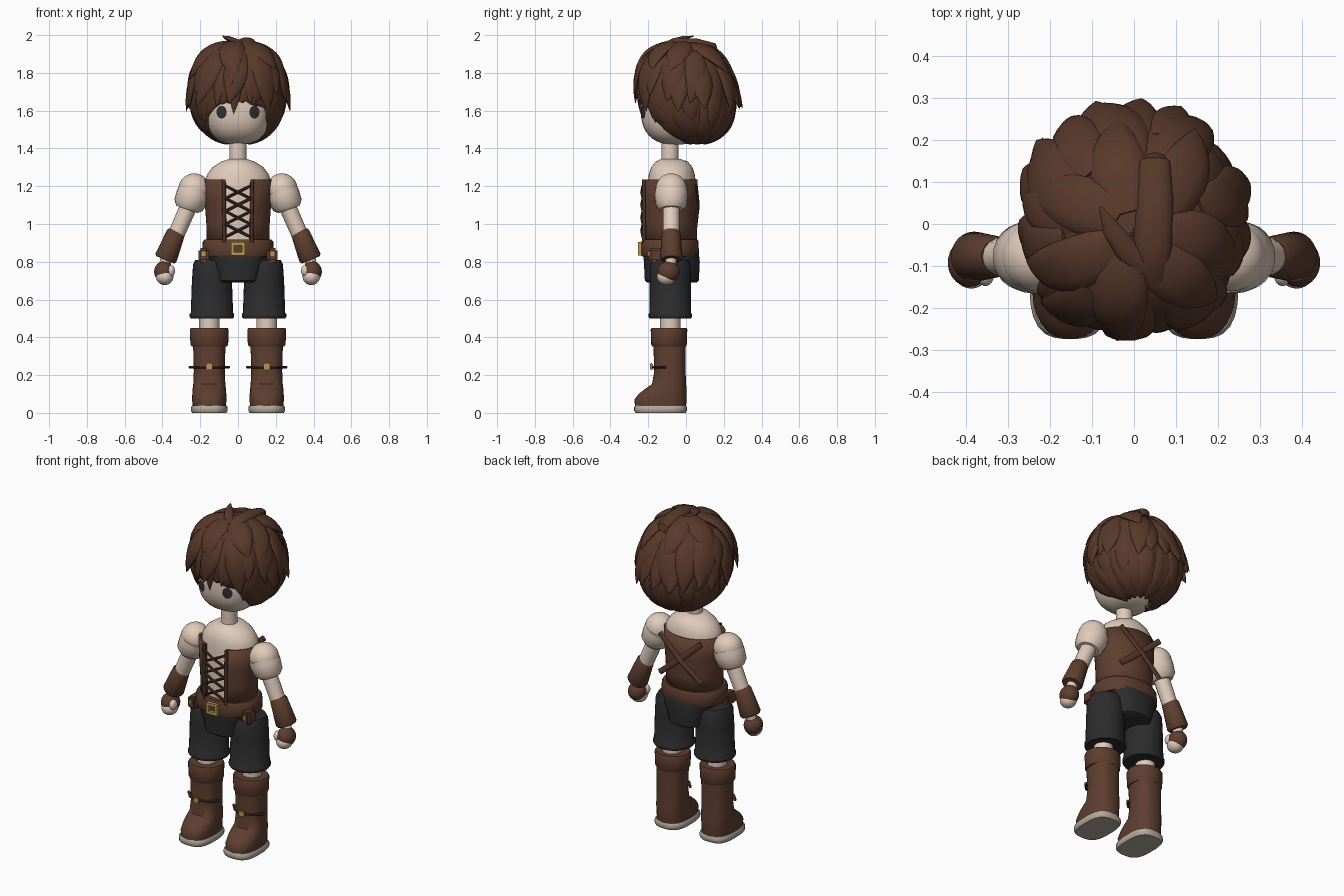
import bpy, bmesh, math, random
from math import sin, cos, pi, radians
from mathutils import Vector

random.seed(4)
if "Cube" in bpy.data.objects:
    bpy.data.objects.remove(bpy.data.objects["Cube"])


def material(name, r, g, b):
    m = bpy.data.materials.new(name)
    m.use_nodes = True
    m.diffuse_color = (r, g, b, 1)
    m.node_tree.nodes["Principled BSDF"].inputs["Base Color"].default_value = (r, g, b, 1)
    return m


SKIN = material("skin", 0.75, 0.6, 0.5)
HAIR = material("hair_brown", 0.1, 0.041, 0.024)
LEATHER = material("leather_brown", 0.112, 0.048, 0.029)
LACE = material("dark_leather", 0.075, 0.031, 0.019)
CLOTH = material("charcoal_cloth", 0.025, 0.025, 0.026)
GOLD = material("gold", 0.5, 0.31, 0.075)
SOLE = material("sole_grey", 0.45, 0.4, 0.34)
EYE = material("eye_dark", 0.03, 0.03, 0.034)


def finish(bm, name, mat, thickness=0):
    bmesh.ops.recalc_face_normals(bm, faces=bm.faces)
    me = bpy.data.meshes.new(name)
    bm.to_mesh(me)
    bm.free()
    me.materials.append(mat)
    ob = bpy.data.objects.new(name, me)
    bpy.context.collection.objects.link(ob)
    bpy.ops.object.select_all(action="DESELECT")
    ob.select_set(True)
    bpy.context.view_layer.objects.active = ob
    bpy.ops.object.shade_smooth_by_angle(angle=radians(42))
    if thickness:
        mod = ob.modifiers.new("thickness", "SOLIDIFY")
        mod.thickness = thickness
    return ob


def skin_rings(rings, name, mat, closed=True, caps=True, thickness=0):
    """Bridge a list of point rings into one surface."""
    bm = bmesh.new()
    vs = [[bm.verts.new(p) for p in ring] for ring in rings]
    n = len(vs[0])
    for a, b in zip(vs, vs[1:]):
        for i in range(n if closed else n - 1):
            j = (i + 1) % n
            bm.faces.new((a[i], a[j], b[j], b[i]))
    if caps:
        bm.faces.new(vs[0])
        bm.faces.new(vs[-1])
    return finish(bm, name, mat, thickness)


def loft(name, sections, mat, x=0, p=2, gap=0, thickness=0, segs=32):
    """Stack of oval sections (z, y centre, x radius, y radius); gap opens the front."""
    rings = []
    for z, cy, rx, ry in sections:
        ring = []
        for i in range(segs + (1 if gap else 0)):
            a = -pi / 2 + gap + (2 * pi - 2 * gap) * i / segs
            c, s = cos(a), sin(a)
            k = (abs(c) ** p + abs(s) ** p) ** (-1 / p)
            ring.append((x + rx * c * k, cy + ry * s * k, z))
        rings.append(ring)
    return skin_rings(rings, name, mat, not gap, not gap, thickness)


def tube(name, pts, radii, mat, squash=1, up=(0, 1, 0), sides=14):
    """Round or flattened rod along a path."""
    pts = [Vector(p) for p in pts]
    rings = []
    for i, p in enumerate(pts):
        d = (pts[min(i + 1, len(pts) - 1)] - pts[max(i - 1, 0)]).normalized()
        s = d.cross(Vector(up)).normalized()
        n = s.cross(d)
        rings.append([p + radii[i] * (s * cos(t) + n * sin(t) * squash)
                      for t in (2 * pi * k / sides for k in range(sides))])
    return skin_rings(rings, name, mat)


def ball(name, c, r, mat):
    bm = bmesh.new()
    bmesh.ops.create_uvsphere(bm, u_segments=28, v_segments=16, radius=1)
    for v in bm.verts:
        v.co = Vector([c[i] + r[i] * v.co[i] for i in range(3)])
    return finish(bm, name, mat)


def box(name, c, size, mat, bevel=0.0):
    bm = bmesh.new()
    bmesh.ops.create_cube(bm, size=1)
    for v in bm.verts:
        v.co = Vector([c[i] + size[i] * v.co[i] for i in range(3)])
    if bevel:
        bmesh.ops.bevel(bm, geom=bm.edges[:], offset=bevel, segments=2, affect="EDGES")
    return finish(bm, name, mat)


def bulge(c, r, p, theta, phi):
    """Point on a softly squared ball."""
    d = Vector((sin(phi) * cos(theta), sin(phi) * sin(theta), cos(phi)))
    k = sum(abs(q) ** p for q in d) ** (-1 / p)
    return Vector([c[i] + r[i] * d[i] * k for i in range(3)])


# Head and eyes
HC, HR, HP = (0, -0.055, 1.615), (0.175, 0.185, 0.195), 2.5
skin_rings([[bulge(HC, HR, HP, 2 * pi * i / 40, pi * (j + 0.05) / 24.1) for i in range(40)]
            for j in range(25)], "head", SKIN)


def face_y(x, z):
    k = 1 - abs(x / HR[0]) ** HP - abs((z - HC[2]) / HR[2]) ** HP
    return HC[1] - HR[1] * k ** (1 / HP) - 0.004


for side, word in ((1, "left"), (-1, "right")):
    rings = []
    for k in (0.02, 0.5, 1):
        ring = []
        for i in range(20):
            a = 2 * pi * i / 20
            x, z = side * 0.087 + 0.027 * k * cos(a), 1.592 + 0.034 * k * sin(a)
            ring.append((x, face_y(x, z), z))
        rings.append(ring)
    skin_rings(rings, word + "_eye", EYE, caps=False)

# Hair shell, leaning forward at the crown and cut high over the face
CC, CR = Vector((0, 0.005, 1.69)), (0.244, 0.25, 0.272)


def hem(theta):
    off = abs((theta + pi / 2 + pi) % (2 * pi) - pi)
    t = min(max((off - 0.4) / 0.95, 0), 1)
    return radians(98 + 62 * t * t * (3 - 2 * t))


def scalp(theta, phi, lift=0):
    p = CC + (bulge(CC, CR, 2.3, theta, phi) - CC) * (1 + lift)
    p.y -= 0.11 * (p.z - CC.z)
    return p


N = 112
skin_rings([[scalp(t, u * (hem(t) + 0.09 * abs(sin(7 * t + 0.4))),
                   0.03 * sin(pi * u * 0.87) * abs(sin(5.5 * t + 2.5 * u)))
             for t in (2 * pi * i / N for i in range(N))]
            for u in (0.002 + 0.998 * j / 26 for j in range(27))],
           "hair_shell", HAIR, caps=False, thickness=0.025)


def lock(name, theta, start, end, width, lift, swirl):
    """Flat wave of hair that hugs the scalp and flicks out at its tip."""
    path, radii = [], []
    for j in range(11):
        u = j / 10
        path.append(scalp(theta + swirl * u * u, start + (end - start) * u, lift * u ** 2 - 0.025))
        radii.append(max(width * (0.6 + 0.8 * u) * (1 - u ** 2.2), 0.001))
    tube(name, path, radii, HAIR, 0.36, scalp(theta, (start + end) / 2) - CC, 12)


# Layered locks: count, start angle, end angle, width, lift
for row, (count, a0, a1, w, lift) in enumerate(((7, 12, 72, 0.085, 0.13), (10, 40, 104, 0.08, 0.17),
                                                (11, 75, 130, 0.065, 0.05), (11, 95, 152, 0.05, 0.03))):
    for i in range(count):
        t = 2 * pi * (i + 0.5 * row) / count + random.uniform(-0.12, 0.12)
        end = min(radians(a1 + random.uniform(-7, 7)), hem(t) + 0.06)
        if end - radians(a0) > 0.35:
            lock(f"hair_lock_{row}_{i}", t, radians(a0), end, w,
                 lift * random.uniform(0.6, 1.1), random.uniform(-0.35, 0.35))
# Flicks at the sides and back, then the fringe and the locks framing the cheeks
for i, (deg, start, end, w, lift) in enumerate((
        (-8, 55, 107, 0.07, 0.2), (188, 55, 107, 0.07, 0.18), (170, 35, 82, 0.07, 0.14),
        (20, 55, 104, 0.075, 0.21), (160, 55, 104, 0.075, 0.2), (145, 45, 98, 0.07, 0.2),
        (90, 60, 104, 0.07, 0.19), (112, 60, 103, 0.065, 0.2), (70, 60, 104, 0.065, 0.18),
        (-95, 20, 82, 0.06, 0.15), (-40, 40, 92, 0.06, 0.14), (-140, 40, 90, 0.06, 0.14),
        (-92, 45, 111, 0.045, 0.1), (-73, 50, 101, 0.045, 0.1), (-112, 50, 103, 0.045, 0.1),
        (-47, 50, 121, 0.045, 0.06), (-134, 50, 121, 0.045, 0.06))):
    lock(f"hair_flick_{i}", radians(deg), radians(start), radians(end), w, lift, -0.06)
# Crown tufts
tube("crown_ridge", [(0.05, 0.16, 1.91), (0.05, 0.15, 1.94), (0.05, 0.06, 1.96), (0.045, -0.05, 1.965),
                     (0.05, -0.13, 1.94), (0.055, -0.18, 1.9)],
     [0.022, 0.036, 0.043, 0.046, 0.035, 0.003], HAIR, 0.5, (0, 0, 1))
tube("crown_tuft", [(0.03, -0.1, 1.95), (-0.02, -0.06, 1.97), (-0.055, -0.01, 1.985), (-0.08, 0.04, 1.995)],
     [0.03, 0.028, 0.022, 0.004], HAIR, 0.5, (0, 0, 1))

# Neck and torso
tube("neck", [(0, -0.085, 1.3), (0, -0.085, 1.46)], [0.046, 0.046], SKIN)
loft("torso", [(0.86, -0.08, 0.15, 0.125), (1.1, -0.08, 0.16, 0.127), (1.22, -0.075, 0.172, 0.127),
               (1.26, -0.075, 0.165, 0.122), (1.3, -0.075, 0.135, 0.11), (1.33, -0.075, 0.09, 0.085),
               (1.343, -0.08, 0.05, 0.055)], SKIN)

# Bodice, laced at the front and strapped across the back
loft("bodice", [(0.88, -0.085, 0.165, 0.143), (1.0, -0.085, 0.168, 0.144), (1.12, -0.085, 0.177, 0.146),
                (1.235, -0.085, 0.182, 0.146)], LEATHER, gap=0.41, thickness=0.014, segs=40)
for s, word in ((1, "left"), (-1, "right")):
    tube(word + "_bodice_edge", [(s * 0.072, -0.222, 0.9), (s * 0.075, -0.222, 1.235)], [0.01, 0.01], LACE)
    for i in range(4):
        z = 0.93 + 0.068 * i
        tube(f"{word}_lace_{i}", [(s * 0.07, -0.228, z), (0, -0.232 - 0.003 * s, z + 0.035),
                                  (-s * 0.07, -0.228, z + 0.07)], [0.0075] * 3, LACE, sides=8)
    tube(word + "_back_strap", [(s * 0.14, 0.053, 1.225), (0, 0.063 + 0.003 * s, 1.1), (-s * 0.14, 0.053, 0.985)],
         [0.017] * 3, LEATHER, 0.4)

# Belt and buckle
loft("belt", [(0.828, -0.085, 0.182, 0.148), (0.838, -0.085, 0.19, 0.153), (0.905, -0.085, 0.187, 0.152),
              (0.917, -0.085, 0.178, 0.146)], LEATHER, p=2.3)
for z in (0.843, 0.895):
    box("buckle_bar", (0, -0.245, z), (0.074, 0.02, 0.017), GOLD)
for x in (-0.029, 0.029):
    box("buckle_side", (x, -0.245, 0.869), (0.017, 0.02, 0.06), GOLD)

# Seat of the shorts, cut as a flap at front and back
loft("shorts_seat", [(0.69, -0.075, 0.1, 0.13), (0.7, -0.075, 0.117, 0.143), (0.8, -0.075, 0.15, 0.148),
                     (0.845, -0.08, 0.165, 0.148), (0.87, -0.08, 0.165, 0.14)], CLOTH, p=2.7)

for s, word in ((1, "left"), (-1, "right")):
    # Pouch
    box(word + "_pouch", (s * 0.182, -0.155, 0.835), (0.055, 0.08, 0.075), LEATHER, 0.012)
    box(word + "_pouch_stud", (s * 0.182, -0.198, 0.843), (0.022, 0.012, 0.024), GOLD, 0.003)
    # Short leg and bare knee
    loft(word + "_shorts_leg", [(0.5, -0.083, 0.112, 0.11), (0.508, -0.083, 0.118, 0.115),
                                (0.522, -0.083, 0.118, 0.115), (0.53, -0.083, 0.112, 0.11),
                                (0.7, -0.083, 0.106, 0.109), (0.785, -0.083, 0.1, 0.107),
                                (0.81, -0.083, 0.088, 0.094)], CLOTH, x=s * 0.138)
    bx = s * 0.152
    tube(word + "_leg", [(bx, -0.083, 0.4), (bx, -0.083, 0.56)], [0.055, 0.055], SKIN)
    # Boot
    loft(word + "_sole", [(0, -0.135, 0.09, 0.132), (0.01, -0.135, 0.097, 0.139), (0.03, -0.135, 0.097, 0.139),
                          (0.04, -0.135, 0.09, 0.133)], SOLE, x=bx, p=3)
    loft(word + "_boot", [(0.035, -0.135, 0.088, 0.135), (0.07, -0.135, 0.091, 0.138), (0.1, -0.124, 0.09, 0.127),
                          (0.128, -0.106, 0.088, 0.109), (0.152, -0.09, 0.085, 0.09), (0.22, -0.085, 0.082, 0.083),
                          (0.37, -0.088, 0.086, 0.085)], LEATHER, x=bx, p=2.5)
    loft(word + "_boot_cuff", [(0.352, -0.09, 0.093, 0.089), (0.362, -0.09, 0.1, 0.094), (0.44, -0.09, 0.103, 0.097),
                               (0.45, -0.09, 0.098, 0.092)], LEATHER, x=bx)
    tube(word + "_boot_strap", [(bx - 0.103, -0.11, 0.242), (bx - 0.06, -0.158, 0.242), (bx, -0.176, 0.242),
                                (bx + 0.06, -0.158, 0.242), (bx + 0.103, -0.11, 0.242)],
         [0.009] * 5, LACE, 0.8, (0, 0, 1), 8)
    box(word + "_boot_buckle", (bx, -0.183, 0.245), (0.036, 0.016, 0.036), GOLD, 0.004)
    # Puffed sleeve, arm, bracer
    y = -0.078
    ball(word + "_shoulder", (s * 0.232, y, 1.185), (0.083, 0.083, 0.083), SKIN)
    tube(word + "_sleeve", [(s * 0.228, y, 1.18), (s * 0.24, y, 1.15), (s * 0.262, y, 1.1), (s * 0.27, y, 1.077)],
         [0.086, 0.088, 0.081, 0.06], SKIN, sides=24)
    tube(word + "_arm", [(s * 0.25, y, 1.12), (s * 0.355, y, 0.88)], [0.046, 0.043], SKIN)
    tube(word + "_bracer", [(s * 0.325, y, 0.962), (s * 0.329, y, 0.952), (s * 0.381, y, 0.822), (s * 0.386, y, 0.81)],
         [0.042, 0.049, 0.06, 0.052], LEATHER, sides=24)
    # Gloved fist with bare fingers and thumb
    tube(word + "_wrist", [(s * 0.38, y, 0.82), (s * 0.392, -0.085, 0.76)], [0.03, 0.03], SKIN)
    ball(word + "_glove", (s * 0.392, -0.092, 0.747), (0.052, 0.058, 0.056), LEATHER)
    ball(word + "_fingers", (s * 0.388, -0.104, 0.721), (0.046, 0.05, 0.044), SKIN)
    ball(word + "_thumb", (s * 0.354, -0.122, 0.752), (0.02, 0.026, 0.03), SKIN)
